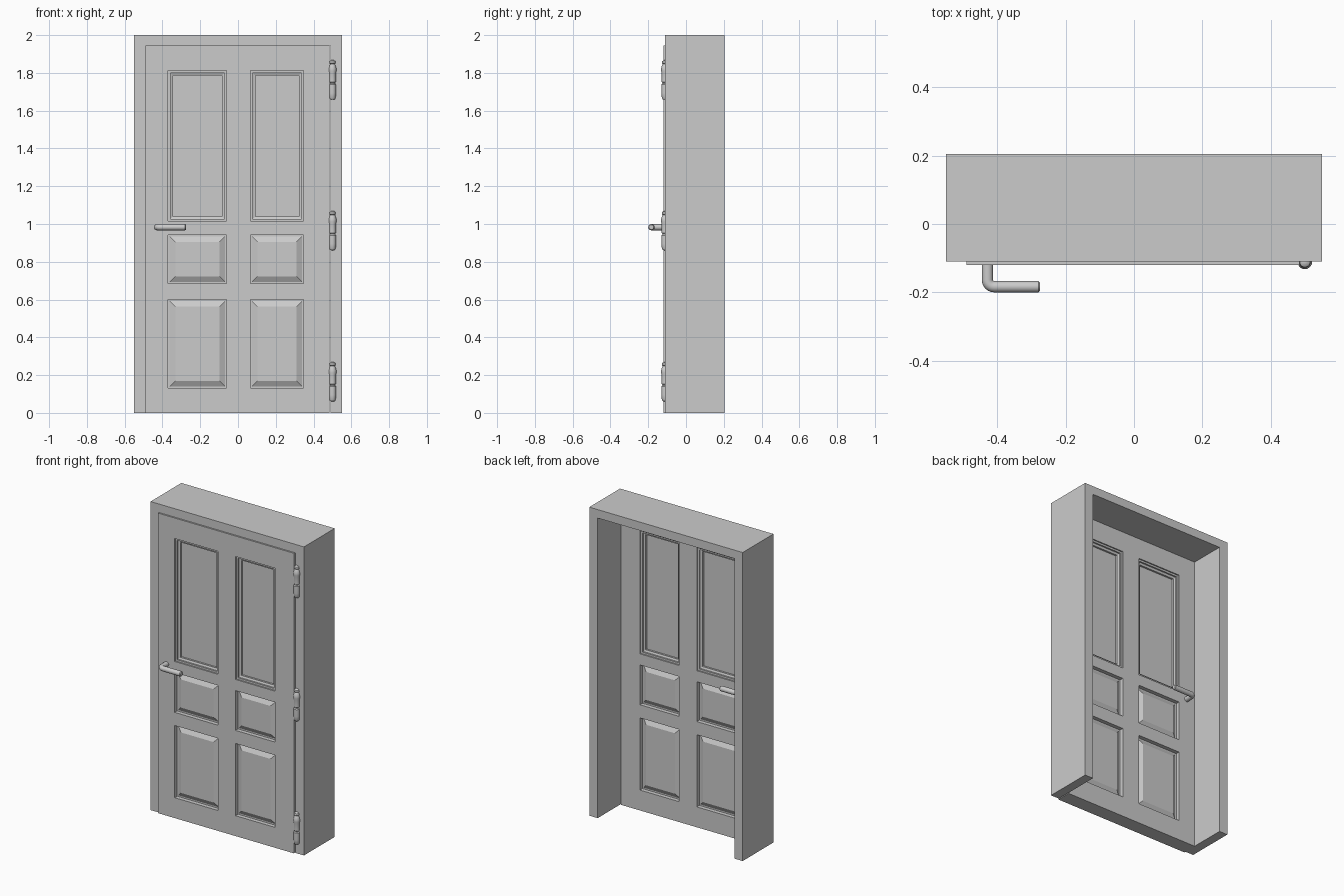
import bpy, bmesh, math
from mathutils import Vector

if "Cube" in bpy.data.objects:
    bpy.data.objects.remove(bpy.data.objects["Cube"])

DOOR_Y0, DOOR_Y1 = -0.12, -0.025
DOOR_MID = (DOOR_Y0 + DOOR_Y1) / 2


def finish(name, bm, smooth=False):
    bmesh.ops.remove_doubles(bm, verts=bm.verts, dist=1e-5)
    bmesh.ops.recalc_face_normals(bm, faces=bm.faces)
    me = bpy.data.meshes.new(name)
    bm.to_mesh(me)
    bm.free()
    ob = bpy.data.objects.new(name, me)
    bpy.context.collection.objects.link(ob)
    if smooth:
        bpy.context.view_layer.objects.active = ob
        ob.select_set(True)
        bpy.ops.object.shade_smooth_by_angle(angle=math.radians(35))
        ob.select_set(False)
    return ob


def quad(bm, pts):
    bm.faces.new([bm.verts.new(p) for p in pts])


# Door frame: upside-down U extruded through the wall depth
bm = bmesh.new()
outline = [(-.55, 0), (-.55, 2), (.55, 2), (.55, 0), (.49, 0), (.49, 1.945), (-.49, 1.945), (-.49, 0)]
face = bm.faces.new([bm.verts.new((x, -.11, z)) for x, z in outline])
ext = bmesh.ops.extrude_face_region(bm, geom=[face])
moved = [v for v in ext["geom"] if isinstance(v, bmesh.types.BMVert)]
bmesh.ops.translate(bm, verts=moved, vec=(0, .315, 0))
# Extruding keeps the starting face, so the frame is closed
if not face.is_valid:
    bm.faces.new([bm.verts.new((x, -.11, z)) for x, z in outline])
finish("door_frame", bm)

# Door leaf: stiles and rails as a grid with stepped panels on both sides
XS = [-.49, -.37, -.06, .066, .348, .484]
ZS = [0, .132, .6, .685, .943, 1.015, 1.812, 1.945]
GLAZED = [(0, .008), (.012, .008), (.012, .018), (.022, .022), (.026, .022), (.026, .034)]
RAISED = [(0, .026), (.008, .026), (.038, .009)]


def panel(bm, x0, x1, z0, z1, y, sign, steps):
    def ring(inset, depth):
        yy = y + sign * depth
        return [Vector(p) for p in ((x0 + inset, yy, z0 + inset), (x1 - inset, yy, z0 + inset),
                                    (x1 - inset, yy, z1 - inset), (x0 + inset, yy, z1 - inset))]
    prev = ring(0, 0)
    for inset, depth in steps:
        cur = ring(inset, depth)
        for i in range(4):
            j = (i + 1) % 4
            quad(bm, (prev[i], prev[j], cur[j], cur[i]))
        prev = cur
    quad(bm, prev)


bm = bmesh.new()
for y, sign in ((DOOR_Y0, 1), (DOOR_Y1, -1)):
    for i in range(len(XS) - 1):
        for k in range(len(ZS) - 1):
            x0, x1, z0, z1 = XS[i], XS[i + 1], ZS[k], ZS[k + 1]
            if i % 2 and k % 2:
                panel(bm, x0, x1, z0, z1, y, sign, GLAZED if k == 5 else RAISED)
            else:
                quad(bm, ((x0, y, z0), (x1, y, z0), (x1, y, z1), (x0, y, z1)))
for x in (XS[0], XS[-1]):
    for a, b in zip(ZS, ZS[1:]):
        quad(bm, ((x, DOOR_Y0, a), (x, DOOR_Y1, a), (x, DOOR_Y1, b), (x, DOOR_Y0, b)))
for z in (ZS[0], ZS[-1]):
    for a, b in zip(XS, XS[1:]):
        quad(bm, ((a, DOOR_Y0, z), (a, DOOR_Y1, z), (b, DOOR_Y1, z), (b, DOOR_Y0, z)))
finish("door_leaf", bm)


# Lever handles: round bar swept along an L with a rounded elbow
def handle(name, sign):
    r, n, bend = .0165, 16, .02
    px, d = -.4285, .0635
    path = [(px, -.005, 0)]
    for s in range(7):
        a = s / 6 * math.pi / 2
        path.append((px + bend - bend * math.cos(a), d - bend + bend * math.sin(a), a))
    path += [(-.280, d, math.pi / 2), (-.275, d, math.pi / 2)]
    bm = bmesh.new()
    rings = []
    for i, (x, out, a) in enumerate(path):
        rr = r * .75 if i == len(path) - 1 else r
        vs = []
        for j in range(n):
            t = 2 * math.pi * j / n
            side = rr * math.cos(t)
            o = out + side * math.sin(a)
            vs.append(bm.verts.new((x - side * math.cos(a), DOOR_MID + sign * (.0475 + o),
                                    .983 + rr * math.sin(t))))
        rings.append(vs)
    for a, b in zip(rings, rings[1:]):
        for j in range(n):
            bm.faces.new((a[j], a[(j + 1) % n], b[(j + 1) % n], b[j]))
    bm.faces.new(rings[0])
    bm.faces.new(rings[-1])
    finish(name, bm, True)


handle("front_handle", -1)
handle("back_handle", 1)

# Hinges: turned pins with rounded finials
PROFILE = [(0, 0), (.012, .002), (.017, .01), (.019, .035), (.019, .08), (.014, .086), (.014, .09),
           (.018, .093), (.018, .14), (.021, .152), (.021, .165), (.016, .182), (.012, .188),
           (.017, .194), (.015, .204), (.008, .209), (0, .21)]


def hinge(name, z):
    bm = bmesh.new()
    vs = [bm.verts.new((.5 + r, -.111, z + h)) for r, h in PROFILE]
    es = [bm.edges.new(p) for p in zip(vs, vs[1:])]
    bmesh.ops.spin(bm, geom=vs + es, cent=(.5, -.111, 0), axis=(0, 0, 1), angle=2 * math.pi, steps=20)
    finish(name, bm, True)


for label, z in (("bottom", .06), ("middle", .86), ("top", 1.658)):
    hinge(label + "_hinge", z)
